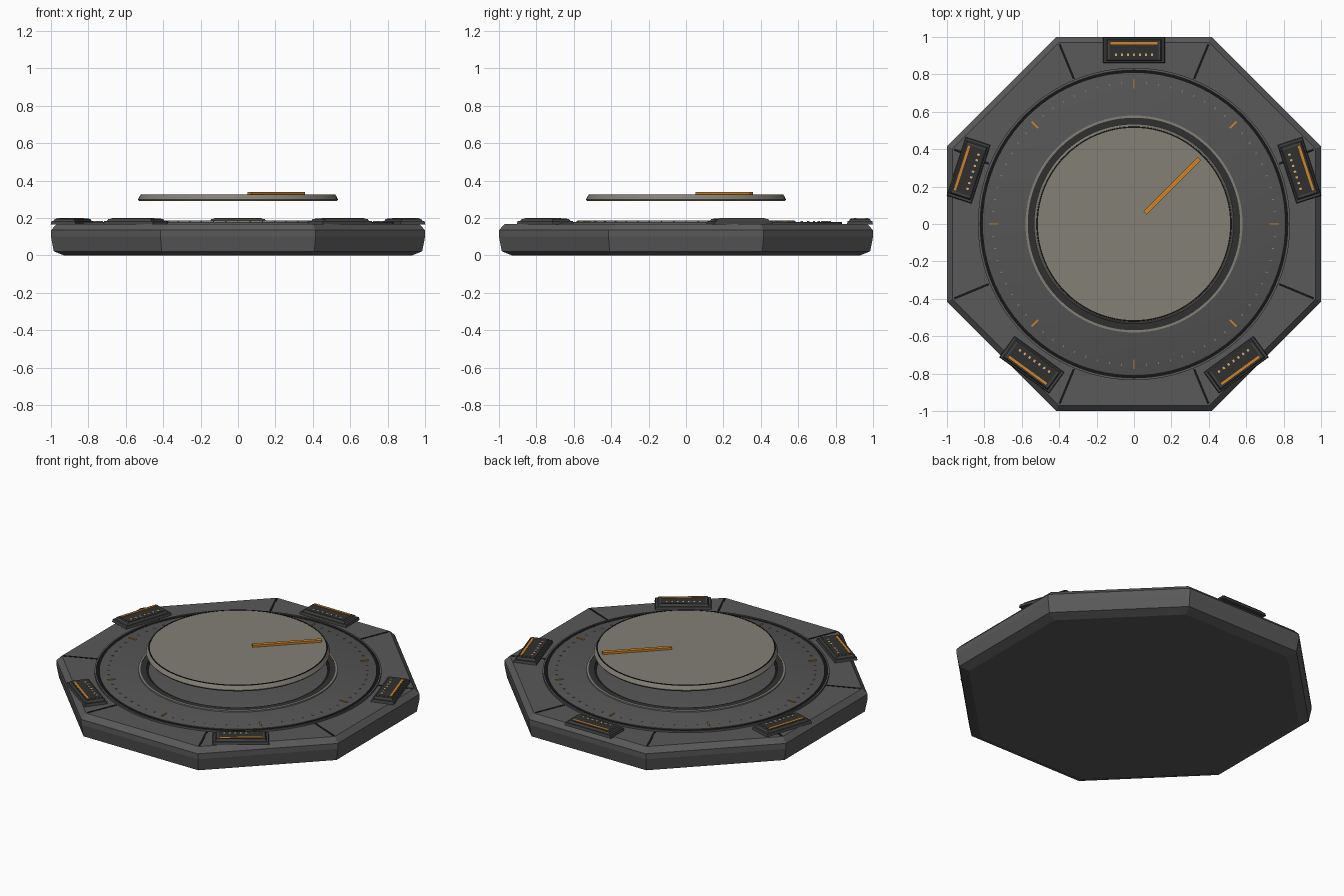
import bpy
import bmesh
from math import cos, sin, pi, radians
from mathutils import Matrix, Vector

cube = bpy.data.objects.get("Cube")
if cube:
    bpy.data.objects.remove(cube, do_unlink=True)


def material(name, r, g, b):
    m = bpy.data.materials.new(name)
    m.use_nodes = True
    m.diffuse_color = (r, g, b, 1)
    m.node_tree.nodes["Principled BSDF"].inputs["Base Color"].default_value = (r, g, b, 1)
    return m


BODY = material("body grey", 0.1, 0.1, 0.1)
DECK = material("deck grey", 0.09, 0.09, 0.09)
HOUSING = material("housing grey", 0.055, 0.055, 0.055)
DARK = material("dark grey", 0.03, 0.03, 0.03)
BLACK = material("seam black", 0.008, 0.008, 0.008)
METAL = material("warm metal", 0.23, 0.215, 0.18)
ORANGE = material("orange", 0.62, 0.23, 0.02)
AMBER = material("pale amber", 0.72, 0.42, 0.14)


def finish(name, bm, mat, smooth=False):
    bmesh.ops.recalc_face_normals(bm, faces=bm.faces[:])
    mesh = bpy.data.meshes.new(name)
    bm.to_mesh(mesh)
    bm.free()
    mesh.materials.append(mat)
    obj = bpy.data.objects.new(name, mesh)
    bpy.context.collection.objects.link(obj)
    if smooth:
        bpy.ops.object.select_all(action="DESELECT")
        obj.select_set(True)
        bpy.context.view_layer.objects.active = obj
        bpy.ops.object.shade_smooth_by_angle(angle=radians(25))
    return obj


def lathe(name, profile, mat, sides=96, ring=False, start=0.0):
    """Turn an (r, z) profile; a ring closes on itself, otherwise the ends are capped."""
    bm = bmesh.new()
    loops = [[bm.verts.new((r * cos(start + 2 * pi * i / sides),
                            r * sin(start + 2 * pi * i / sides), z))
              for i in range(sides)] for r, z in profile]
    pairs = list(zip(loops, loops[1:]))
    if ring:
        pairs.append((loops[-1], loops[0]))
    else:
        bm.faces.new(loops[0])
        bm.faces.new(loops[-1])
    for a, b in pairs:
        for i in range(sides):
            j = (i + 1) % sides
            bm.faces.new((a[i], a[j], b[j], b[i]))
    return finish(name, bm, mat, smooth=sides > 8)


def band(name, r0, r1, z0, z1, mat):
    return lathe(name, [(r0, z0), (r1, z0), (r1, z1), (r0, z1)], mat, ring=True)


def blocks(name, angles, radius, width, depth, z0, z1, mat, offsets=(0,), taper=0.0):
    """Boxes set around the centre: width is tangential, depth is radial."""
    bm = bmesh.new()
    for angle in angles:
        turn = Matrix.Rotation(radians(angle - 90), 4, "Z")
        for off in offsets:
            place = (turn @ Matrix.Translation((off, radius, (z0 + z1) / 2))
                     @ Matrix.Diagonal((width, depth, z1 - z0, 1)))
            new = bmesh.ops.create_cube(bm, size=1)["verts"]
            for v in new:
                if v.co.z > 0:
                    v.co.x *= 1 - 2 * taper / width
                    v.co.y *= 1 - 2 * taper / depth
                v.co = place @ v.co
    return finish(name, bm, mat)


# Octagonal base, profile given by distance to its flat sides
corner = 1 / cos(pi / 8)
base = [(0.93, 0), (0.985, 0.022), (1, 0.1), (1, 0.135), (0.97, 0.167)]
lathe("octagon_base", [(r * corner, z) for r, z in base], BODY, sides=8, start=pi / 8)
corners = [22.5 + 45 * i for i in range(8)]
blocks("corner_seams", corners, 0.94, 0.012, 0.2, 0.165, 0.169, BLACK)

# Dial deck with its border groove
band("deck_rim", 0.825, 0.835, 0.16, 0.178, BODY)
band("deck_groove", 0.808, 0.825, 0.16, 0.173, BLACK)
lathe("dial_deck", [(0.808, 0.16), (0.808, 0.178), (0.803, 0.18)], DECK)

# Scale marks
majors = [45 * i for i in range(8)]
minors = [5 * i for i in range(72) if i % 9]
blocks("major_marks", majors, 0.75, 0.008, 0.05, 0.178, 0.184, ORANGE)
blocks("minor_marks", minors, 0.755, 0.005, 0.012, 0.178, 0.183, METAL)

# Collar around the centre
band("collar_trim", 0.568, 0.58, 0.175, 0.188, METAL)
band("collar_ring", 0.535, 0.568, 0.175, 0.186, DARK)
band("collar_groove", 0.52, 0.535, 0.175, 0.183, BLACK)

# Floating knob with edge line and pointer
knob = [(0.528, 0.29), (0.535, 0.3), (0.522, 0.322), (0.517, 0.325)]
lathe("floating_knob", knob, METAL)
band("knob_edge_line", 0.514, 0.521, 0.32, 0.3262, BLACK)
blocks("knob_pointer", [45], 0.29, 0.024, 0.41, 0.323, 0.338, ORANGE)

# Five control modules around the border
spots = [90 + 72 * i for i in range(5)]
blocks("module_bracket", spots, 0.93, 0.33, 0.14, 0.165, 0.183, HOUSING, taper=0.004)
blocks("module_housing", spots, 0.93, 0.3, 0.122, 0.18, 0.196, HOUSING, taper=0.008)
blocks("module_panel", spots, 0.93, 0.26, 0.1, 0.192, 0.1975, DARK)
blocks("module_light_bar", spots, 0.967, 0.25, 0.013, 0.195, 0.2, ORANGE)
lamps = [0.032 * (i - 3) for i in range(7)]
blocks("module_lamps", spots, 0.905, 0.011, 0.013, 0.195, 0.199, AMBER, offsets=lamps)
